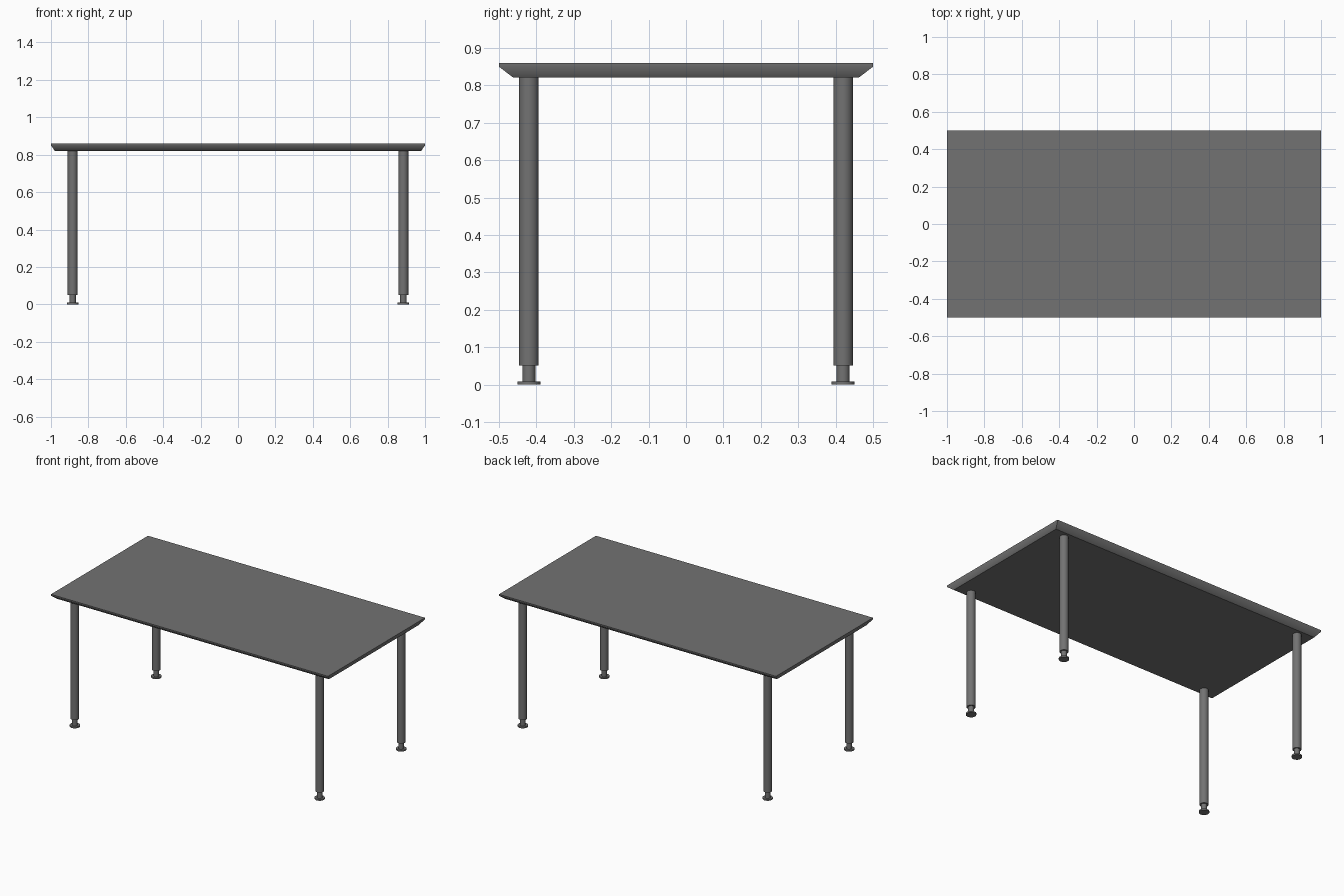
import bpy, bmesh, math

if "Cube" in bpy.data.objects:
    bpy.data.objects.remove(bpy.data.objects["Cube"])

TOP_Z, EDGE_Z, UNDER_Z = 0.86, 0.85, 0.821

# Dark grey finish shared by all parts
dark = bpy.data.materials.new("dark_grey")
dark.diffuse_color = (0.17, 0.17, 0.17, 1)
dark.use_nodes = True
dark.node_tree.nodes["Principled BSDF"].inputs["Base Color"].default_value = dark.diffuse_color


def loft(name, rings, smooth_angle=35):
    """Skin a stack of closed point rings and cap both ends."""
    bm = bmesh.new()
    loops = [[bm.verts.new(p) for p in ring] for ring in rings]
    n = len(loops[0])
    for a, b in zip(loops, loops[1:]):
        for i in range(n):
            j = (i + 1) % n
            bm.faces.new((a[i], a[j], b[j], b[i]))
    bm.faces.new(loops[0])
    bm.faces.new(loops[-1])
    bmesh.ops.recalc_face_normals(bm, faces=bm.faces)
    mesh = bpy.data.meshes.new(name)
    bm.to_mesh(mesh)
    bm.free()
    mesh.materials.append(dark)
    obj = bpy.data.objects.new(name, mesh)
    bpy.context.collection.objects.link(obj)
    bpy.ops.object.select_all(action='DESELECT')
    obj.select_set(True)
    bpy.context.view_layer.objects.active = obj
    bpy.ops.object.shade_smooth_by_angle(angle=math.radians(smooth_angle))
    return obj


def rect(hx, hy, z):
    return [(-hx, -hy, z), (hx, -hy, z), (hx, hy, z), (-hx, hy, z)]


def circle(cx, cy, r, z, n=32):
    return [(cx + r * math.cos(2 * math.pi * i / n),
             cy + r * math.sin(2 * math.pi * i / n), z) for i in range(n)]


# Tabletop with an undercut edge; only the crease along the rim is shaded smooth
top = loft("tabletop", [rect(0.98, 0.462, UNDER_Z), rect(1, 0.5, EDGE_Z), rect(1, 0.5, TOP_Z)])
for edge in top.data.edges:
    edge.use_edge_sharp = any(abs(top.data.vertices[v].co.z - EDGE_Z) > 1e-4
                              for v in edge.vertices)

# Four round legs, each with a levelling stem and foot pad
for side, sx in (("left", -1), ("right", 1)):
    for end, sy in (("front", -1), ("back", 1)):
        x, y = sx * 0.884, sy * 0.42
        for part, r, z0, z1 in (("leg", 0.0263, 0.051, UNDER_Z),
                                ("leveller_stem", 0.0172, 0.009, 0.051),
                                ("foot_pad", 0.0305, 0.0, 0.009)):
            loft(f"{end}_{side}_{part}", [circle(x, y, r, z0), circle(x, y, r, z1)])
